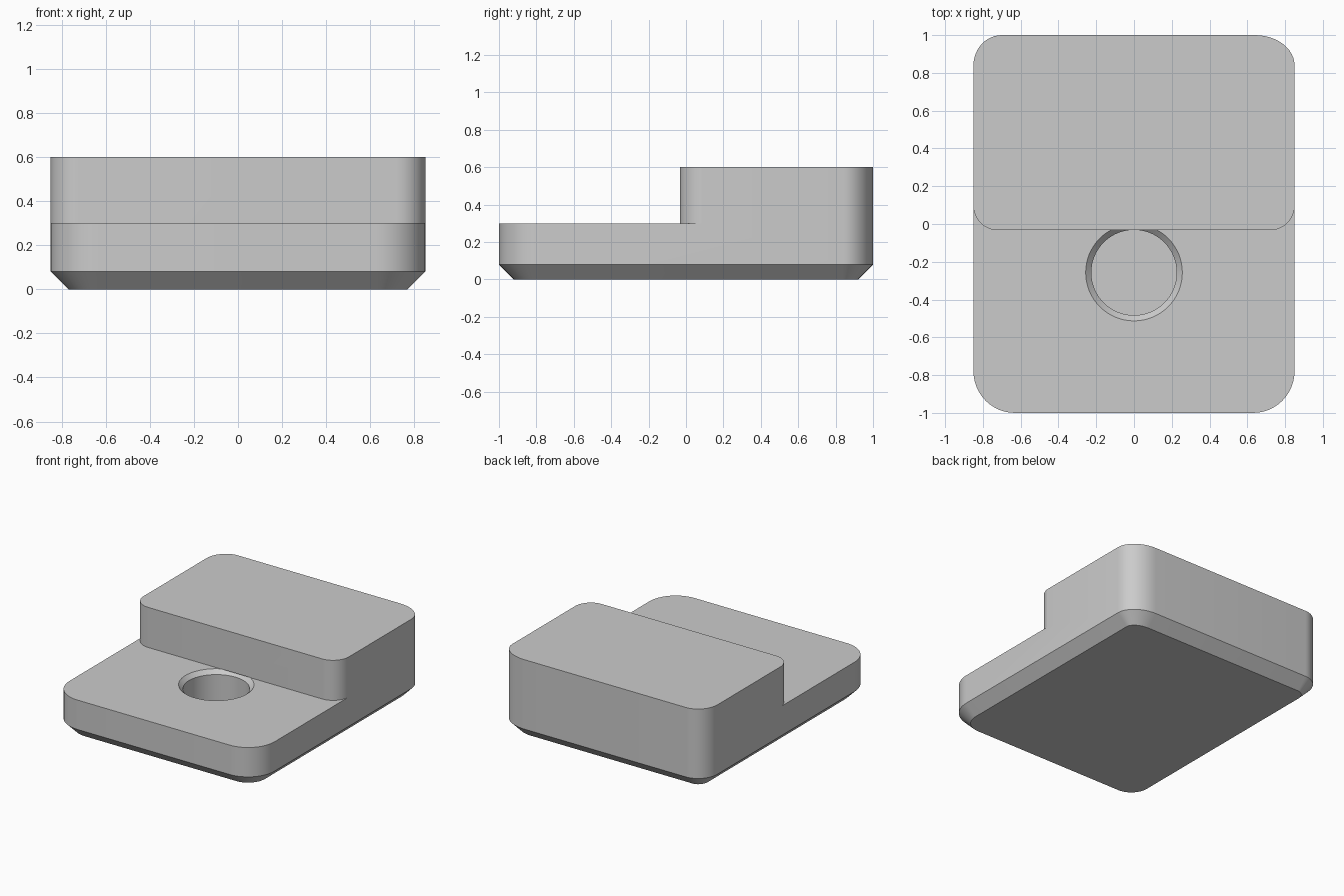
import bpy, bmesh, math

cube = bpy.data.objects.get("Cube")
if cube:
    bpy.data.objects.remove(cube, do_unlink=True)

grey = bpy.data.materials.new("plain grey")
grey.use_nodes = True
grey.diffuse_color = (0.6, 0.6, 0.6, 1)
grey.node_tree.nodes["Principled BSDF"].inputs["Base Color"].default_value = (0.6, 0.6, 0.6, 1)


def arc(cx, cy, rx, ry, start, end, steps=12):
    """Points on an elliptical arc, angles in degrees."""
    angles = [math.radians(start + (end - start) * i / steps) for i in range(steps + 1)]
    return [(cx + rx * math.cos(a), cy + ry * math.sin(a)) for a in angles]


def outline(inset):
    """Rounded rectangle with its own radii at each corner."""
    corners = [(1, 1, 0.21, 0.16), (-1, 1, 0.15, 0.16),
               (-1, -1, 0.22, 0.22), (1, -1, 0.22, 0.22)]
    points = []
    for i, (sx, sy, rx, ry) in enumerate(corners):
        points += arc(sx * (0.85 - rx), sy * (1 - ry), rx - inset, ry - inset,
                      90 * i, 90 * i + 90)
    return points


def loft(name, sections):
    """Closed solid through (outline, height) sections."""
    bm = bmesh.new()
    rings = [[bm.verts.new((x, y, z)) for x, y in pts] for pts, z in sections]
    for low, high in zip(rings, rings[1:]):
        for i in range(len(low)):
            j = (i + 1) % len(low)
            bm.faces.new((low[i], low[j], high[j], high[i]))
    bm.faces.new(rings[0][::-1])
    bm.faces.new(rings[-1])
    bmesh.ops.recalc_face_normals(bm, faces=bm.faces)
    mesh = bpy.data.meshes.new(name)
    bm.to_mesh(mesh)
    bm.free()
    mesh.materials.append(grey)
    obj = bpy.data.objects.new(name, mesh)
    bpy.context.collection.objects.link(obj)
    return obj


def cut(target, cutter):
    """Subtract the cutter and remove it."""
    mod = target.modifiers.new("cut", 'BOOLEAN')
    mod.operation = 'DIFFERENCE'
    mod.solver = 'EXACT'
    mod.object = cutter
    bpy.context.view_layer.objects.active = target
    bpy.ops.object.modifier_apply(modifier=mod.name)
    bpy.data.objects.remove(cutter, do_unlink=True)


# Full-height body with a chamfered foot
body = loft("stepped_body", [(outline(0.08), 0), (outline(0), 0.08), (outline(0), 0.6)])

# Low front ledge, leaving a raised rear block with rounded front corners
step = [(1, -2), (1, 0.1)]
step += arc(0.721, 0.1, 0.13, 0.133, 0, -90)
step += arc(-0.721, 0.1, 0.13, 0.133, -90, -180)
step += [(-1, 0.1), (-1, -2)]
cut(body, loft("ledge_cutter", [(step, 0.3), (step, 1)]))

# Round blind hole with a bevelled rim running under the rear block
profile = [(0.226, 0.05), (0.226, 0.27), (0.256, 0.3), (0.256, 0.301)]
rings = [(arc(0, -0.257, r, r, 0, 360, 64)[:-1], z) for r, z in profile]
cut(body, loft("hole_cutter", rings))

# Smooth curved walls, crisp edges
bpy.ops.object.select_all(action='DESELECT')
body.select_set(True)
bpy.context.view_layer.objects.active = body
bpy.ops.object.shade_smooth_by_angle(angle=math.radians(30))
